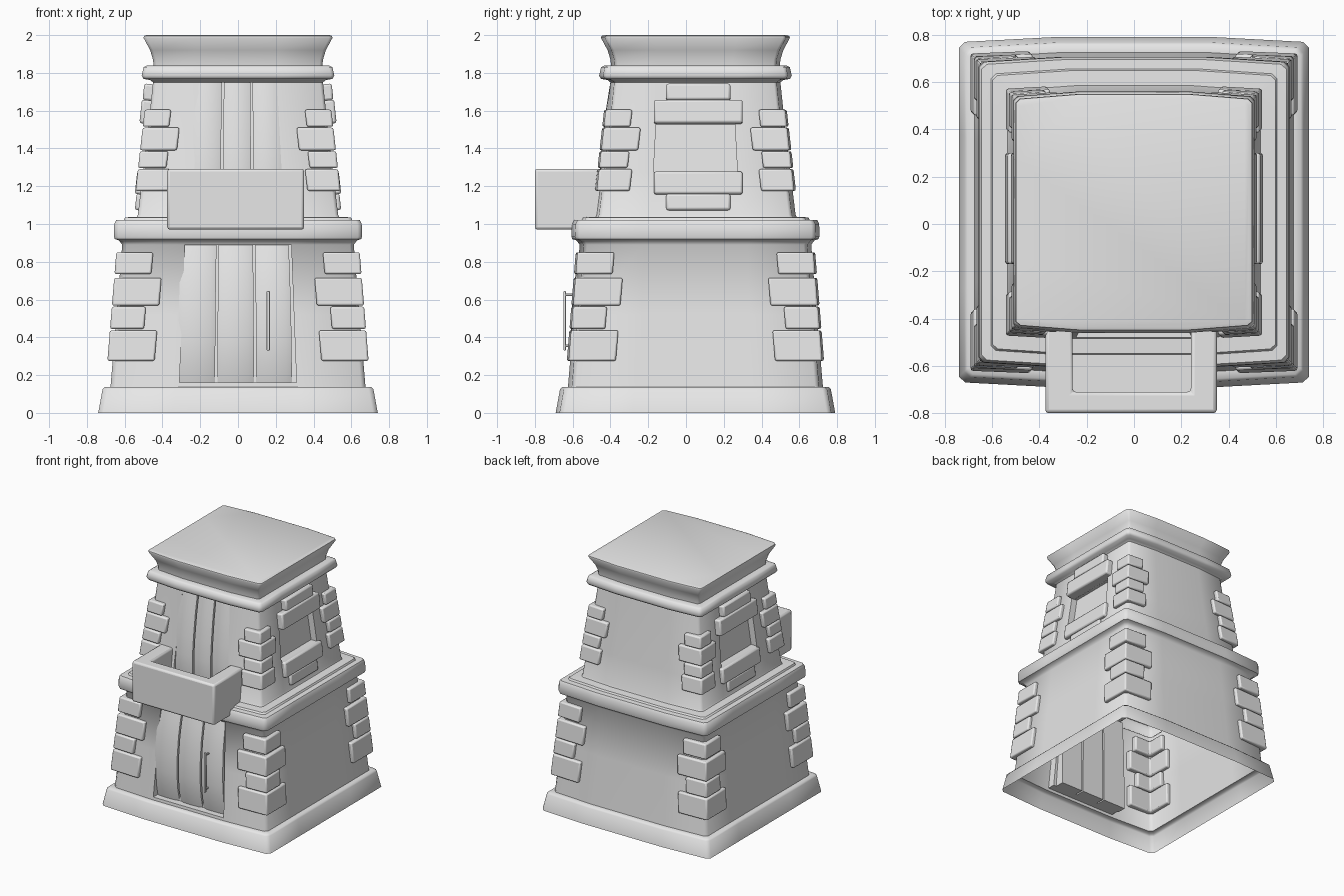
import bpy, bmesh, math
from mathutils import Vector, Matrix

if "Cube" in bpy.data.objects:
    bpy.data.objects.remove(bpy.data.objects["Cube"])

CY = 0.05  # tower axis in y

stone = bpy.data.materials.new("pale_grey")
stone.use_nodes = True
stone.diffuse_color = (0.8, 0.8, 0.8, 1)
stone.node_tree.nodes["Principled BSDF"].inputs["Base Color"].default_value = (0.8, 0.8, 0.8, 1)


def finish(name, bm, bevel=0.0, angle=50):
    """Turn a bmesh into a shaded object with an optional bevel."""
    bmesh.ops.recalc_face_normals(bm, faces=bm.faces[:])
    mesh = bpy.data.meshes.new(name)
    bm.to_mesh(mesh)
    bm.free()
    mesh.materials.append(stone)
    obj = bpy.data.objects.new(name, mesh)
    bpy.context.collection.objects.link(obj)
    if bevel:
        mod = obj.modifiers.new("bevel", "BEVEL")
        mod.width, mod.segments = bevel, 2
    bpy.ops.object.select_all(action="DESELECT")
    obj.select_set(True)
    bpy.context.view_layer.objects.active = obj
    bpy.ops.object.shade_smooth_by_angle(angle=math.radians(angle))
    return obj


def loft(rings, bottom=True):
    """Join stacked rings of points into a closed skin."""
    bm = bmesh.new()
    rows = [[bm.verts.new(p) for p in ring] for ring in rings]
    n = len(rows[0])
    for low, high in zip(rows, rows[1:]):
        for i in range(n):
            j = (i + 1) % n
            bm.faces.new((low[i], low[j], high[j], high[i]))
    bm.faces.new(rows[-1])
    if bottom:
        bm.faces.new(rows[0][::-1])
    return bm


def box(name, loc, size, tilt=0.0, bevel=0.012):
    bm = bmesh.new()
    bmesh.ops.create_cube(bm, size=1)
    bm.transform(Matrix.Translation(loc) @ Matrix.Rotation(tilt, 4, "Y") @ Matrix.Diagonal((*size, 1)))
    return finish(name, bm, bevel)


def wall(z):
    """Half width of the sloping wall at a height."""
    return 0.686 - 0.082 * z if z < 1 else 0.53 - 0.113 * (z - 1.04)


def plan(h, z):
    """Square plan whose front and back bow out a little."""
    d, pts = h - 0.02, []
    ts = (-0.965, -0.46, 0.46, 0.965)
    bow = [(t * h, -h if abs(t) < 0.5 else -d) for t in ts]
    pts += bow
    pts += [(h, t * d) for t in ts]
    pts += [(-x, -y) for x, y in bow]
    pts += [(-h, -t * d) for t in ts]
    return [(x, y + CY, z) for x, y in pts]


# Tower shell: plinth, lower wall, ledge, upper wall, cornice and flared roof
profile = [(0.74, 0), (0.717, 0.125), (0.705, 0.137), (0.675, 0.138), (0.673, 0.16),
           (0.643, 0.52), (0.613, 0.89), (0.63, 0.913), (0.652, 0.92), (0.657, 0.935),
           (0.655, 1.0), (0.645, 1.02), (0.605, 1.022), (0.598, 1.035), (0.535, 1.038),
           (0.53, 1.05), (0.503, 1.275), (0.473, 1.53), (0.45, 1.75), (0.465, 1.762),
           (0.5, 1.768), (0.51, 1.785), (0.5, 1.83), (0.485, 1.838), (0.447, 1.84),
           (0.45, 1.87), (0.465, 1.92), (0.5, 1.985), (0.498, 1.995), (0.485, 2.0)]
bm = loft([plan(h, z) for h, z in profile], bottom=False)
bmesh.ops.recalc_face_normals(bm, faces=bm.faces[:])


def recess(axis, sign, low, high, depth):
    """Push the middle panel of one side inwards."""
    direction = Vector((sign, 0, 0)) if axis == 0 else Vector((0, sign, 0))
    faces = []
    for f in bm.faces:
        c = f.calc_center_median() - Vector((0, CY, 0))
        if f.normal.dot(direction) > 0.8 and abs(c[1 - axis]) < 0.1 and low < c.z < high:
            faces.append(f)
    new = bmesh.ops.extrude_face_region(bm, geom=faces)["geom"]
    verts = [g for g in new if isinstance(g, bmesh.types.BMVert)]
    bmesh.ops.translate(bm, verts=verts, vec=direction * -depth)
    old = [f for f in faces if f.is_valid]
    if old:
        bmesh.ops.delete(bm, geom=old, context="FACES")
    bm.normal_update()


recess(1, -1, 0.16, 0.89, 0.06)
recess(1, -1, 1.05, 1.75, 0.05)
for side in (-1, 1):
    recess(0, side, 1.275, 1.53, 0.05)
finish("tower_shell", bm)

# Corner stones wrapping all four corners: bottom, top, arm length
stones = [(0.275, 0.437, 0.25), (0.445, 0.562, 0.18), (0.568, 0.715, 0.25), (0.735, 0.85, 0.195),
          (1.175, 1.29, 0.175), (1.297, 1.385, 0.15), (1.39, 1.51, 0.195), (1.515, 1.605, 0.14)]


def corner_stone(z0, z1, arm, sx, sy):
    rings = []
    for z in (z0, z1):
        x = wall(z) + 0.028
        y, t = x - 0.02, 0.06
        ell = [(x, y), (x, y - arm), (x - t, y - arm), (x - t, y - t),
               (x - arm, y - t), (x - arm, y + 0.01)]
        rings.append([(sx * px, sy * py + CY, z) for px, py in ell])
    finish("corner_stone", loft(rings), 0.01)


for z0, z1, arm in stones:
    for sx in (-1, 1):
        for sy in (-1, 1):
            corner_stone(z0, z1, arm, sx, sy)


# Bulging door planks
def planks(name, edges, curve, back, taper):
    z_low, z_high = curve[0][1], curve[-1][1]
    for x0, x1 in zip(edges, edges[1:]):
        rings = []
        for y, z in curve:
            k = 1 - taper * ((z - z_low) / (z_high - z_low)) ** 2
            a, b = (x0 + 0.006) * k, (x1 - 0.006) * k
            rings.append([(a, back, z), (a, y + 0.014, z), (a + 0.03, y + 0.003, z),
                          ((a + b) / 2, y, z), (b - 0.03, y + 0.003, z),
                          (b, y + 0.014, z), (b, back, z)])
        finish(name, loft(rings))


planks("lower_door_plank", (-0.325, -0.115, 0.09, 0.291),
       [(-0.575, 0.158), (-0.598, 0.25), (-0.61, 0.38), (-0.608, 0.52),
        (-0.594, 0.68), (-0.572, 0.8), (-0.552, 0.89)], -0.49, 0.06)
planks("upper_door_plank", (-0.255, -0.085, 0.075, 0.24),
       [(-0.44, 1.03), (-0.457, 1.13), (-0.458, 1.27), (-0.446, 1.42),
        (-0.425, 1.6), (-0.398, 1.765)], -0.33, 0.06)

# Door handle
box("handle_bar", (0.16, -0.642, 0.488), (0.017, 0.012, 0.315), 0, 0.004)
for z in (0.355, 0.625):
    box("handle_post", (0.16, -0.618, z), (0.012, 0.05, 0.012), 0, 0.003)

# Window lintels and sills: bottom, top, half length, reach
slabs = [(1.653, 1.74, 0.17, 0.045), (1.53, 1.655, 0.235, 0.048),
         (1.155, 1.275, 0.235, 0.03), (1.07, 1.157, 0.17, 0.02)]
for side in (-1, 1):
    for z0, z1, half, reach in slabs:
        zc = (z0 + z1) / 2
        box("window_slab", (side * (wall(zc) + reach - 0.04), 0.065, zc),
            (0.08, 2 * half, z1 - z0), -side * 0.11)

# Balcony: U-shaped parapet and floor
outline = [(-0.375, -0.42), (-0.375, -0.8), (0.35, -0.8), (0.35, -0.42),
           (0.24, -0.42), (0.24, -0.71), (-0.26, -0.71), (-0.26, -0.42)]
finish("balcony_parapet", loft([[(x, y, z) for x, y in outline] for z in (0.97, 1.292)]), 0.015)
box("balcony_floor", (-0.01, -0.59, 1.0), (0.54, 0.3, 0.06), 0, 0)
